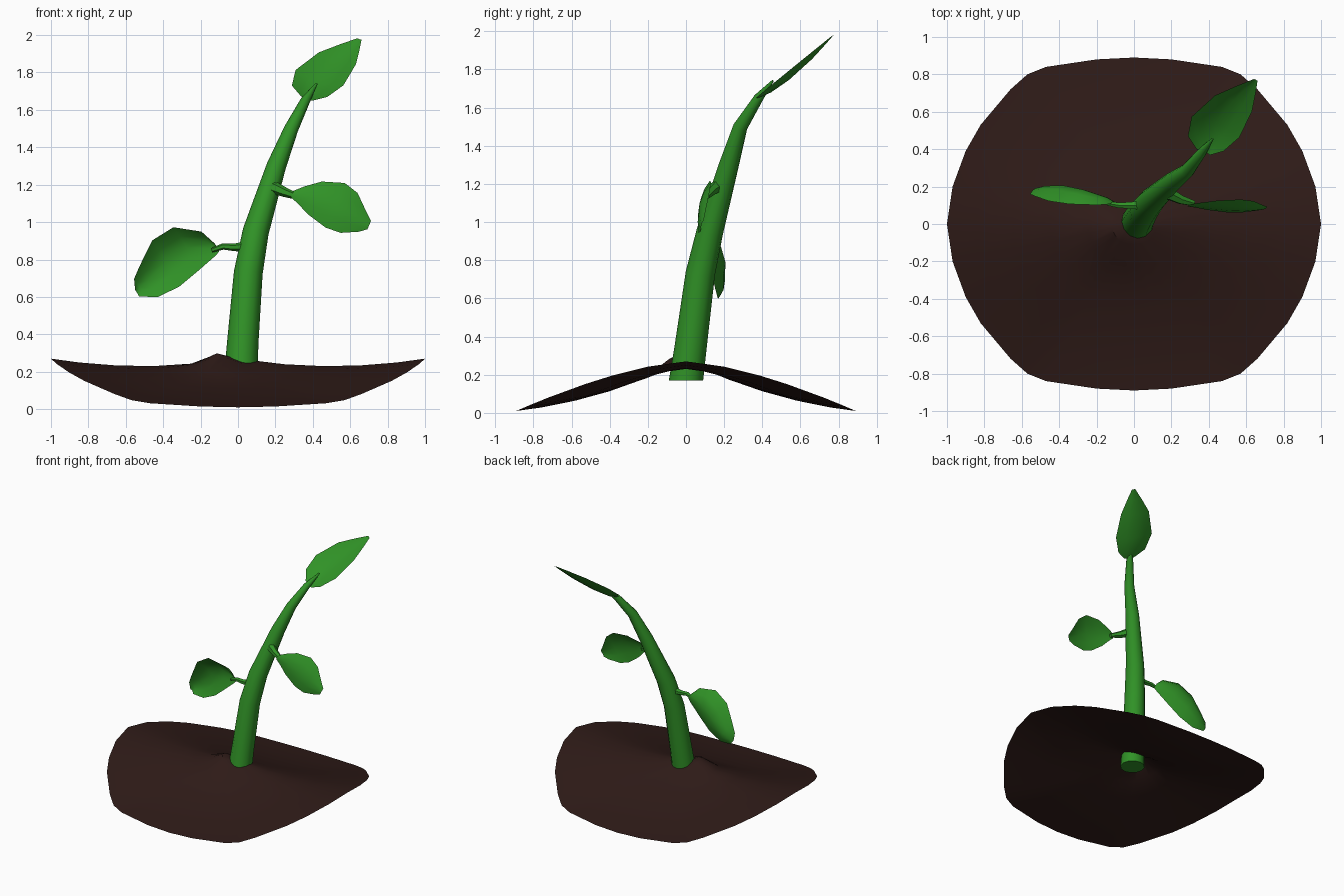
import bpy, bmesh, math
from mathutils import Vector

if "Cube" in bpy.data.objects:
    bpy.data.objects.remove(bpy.data.objects["Cube"])


def material(name, rgb):
    m = bpy.data.materials.new(name)
    m.diffuse_color = (*rgb, 1)
    m.use_nodes = True
    m.node_tree.nodes["Principled BSDF"].inputs["Base Color"].default_value = m.diffuse_color
    return m


GREEN = material("leaf_green", (0.03, 0.29, 0.02))
BROWN = material("soil_brown", (0.028, 0.011, 0.009))


def finish(name, bm, mat, angle=40):
    me = bpy.data.meshes.new(name)
    bm.to_mesh(me)
    bm.free()
    ob = bpy.data.objects.new(name, me)
    bpy.context.collection.objects.link(ob)
    me.materials.append(mat)
    bpy.ops.object.select_all(action='DESELECT')
    ob.select_set(True)
    bpy.context.view_layer.objects.active = ob
    bpy.ops.object.shade_smooth_by_angle(angle=math.radians(angle))
    return ob


def tube(name, path, sides, flat_base=False):
    """Tapered tube along (x, y, z, radius) points."""
    bm = bmesh.new()
    pts = [Vector(p[:3]) for p in path]
    rings = []
    for i, p in enumerate(pts):
        d = (pts[min(i + 1, len(pts) - 1)] - pts[max(i - 1, 0)]).normalized()
        if flat_base and i == 0:
            d = Vector((0, 0, 1))
        a = d.cross(Vector((0, 1, 0))).normalized()
        b = d.cross(a)
        r = path[i][3]
        rings.append([bm.verts.new(p + r * (a * math.cos(t) + b * math.sin(t)))
                      for t in (2 * math.pi * k / sides for k in range(sides))])
    for r0, r1 in zip(rings, rings[1:]):
        for k in range(sides):
            n = (k + 1) % sides
            bm.faces.new((r0[k], r0[n], r1[n], r1[k]))
    bm.faces.new(rings[0][::-1])
    bm.faces.new(rings[-1])
    bmesh.ops.recalc_face_normals(bm, faces=bm.faces[:])
    return finish(name, bm, GREEN)


def leaf(name, base, tip, across, stations, facing, cup):
    """Cupped blade; stations are (fraction, width one side, width other side)."""
    bm = bmesh.new()
    base, tip = Vector(base), Vector(tip)
    axis = tip - base
    across = Vector(across)
    across = (across - across.project(axis)).normalized()
    n = axis.cross(across).normalized()
    if n.dot(Vector(facing)) < 0:
        n = -n
    widest = max(u + d for _, u, d in stations)
    rows = []
    for t, up, down in stations:
        row = []
        for k in range(5):
            s = k / 4
            depth = cup * (1 - (2 * s - 1) ** 2) * (up + down) / widest
            row.append(bm.verts.new(base + axis * t
                                    + across * (up * s - down * (1 - s)) - n * depth))
        rows.append(row)
    for r0, r1 in zip(rows, rows[1:]):
        for k in range(4):
            f = bm.faces.new((r0[k], r0[k + 1], r1[k + 1], r1[k]))
            f.normal_update()
            if f.normal.dot(n) < 0:
                f.normal_flip()
    return finish(name, bm, GREEN)


# Soil: saddle-bent disc, draped down at front and back, low mound by the stem
quarter = [(1, 0.0), (.97, .2), (.9, .39), (.82, .53), (.66, .72),
           (.57, .8), (.47, .84), (.2, .88), (0, .89)]
outline = quarter + [(-x, y) for x, y in quarter[-2::-1]]
outline += [(x, -y) for x, y in outline[-2:0:-1]]
bm = bmesh.new()
centre = bm.verts.new((0, 0, .27))
rings = []
for f in (.12, .25, .45, .65, .85, 1):
    ring = []
    for x, y in outline:
        edge = .27 - .26 * (abs(y) / .89) ** 1.5
        z = .27 * (1 - f) + edge * f - .16 * f * (1 - f)
        z += .06 * math.exp(-((x * f + .07) ** 2 + (y * f + .05) ** 2) / .012)
        ring.append(bm.verts.new((x * f, y * f, z)))
    rings.append(ring)
count = len(outline)
for k in range(count):
    j = (k + 1) % count
    bm.faces.new((centre, rings[0][k], rings[0][j]))
    for r0, r1 in zip(rings, rings[1:]):
        bm.faces.new((r0[k], r1[k], r1[j], r0[j]))
finish("soil", bm, BROWN)

# Stem and leaf stalks
tube("stem", [(.015, 0, .17, .09), (.025, .025, .35, .084), (.055, .075, .73, .077),
              (.095, .125, .95, .07), (.205, .225, 1.3, .052), (.285, .285, 1.5, .038),
              (.36, .38, 1.65, .026), (.42, .455, 1.74, .006)], 12, True)
tube("left_stalk", [(.05, .1, .87, .03), (-.02, .1, .865, .02),
                    (-.08, .1, .87, .017), (-.14, .11, .85, .012)], 6)
tube("right_stalk", [(.19, .16, 1.185, .034), (.25, .13, 1.16, .026),
                     (.32, .11, 1.135, .016)], 6)

# Leaves
leaf("left_leaf", (-.11, .11, .86), (-.54, .17, .62), (-.5, -.1, .86),
     [(0, .03, .02), (.06, .12, .03), (.3, .214, .055), (.57, .208, .08),
      (.83, .12, .072), (.95, .075, .035), (1, .02, .02)], (0, -1, 0), .07)
leaf("right_leaf", (.29, .10, 1.15), (.7, .085, .98), (.38, .24, .92),
     [(0, .02, .02), (.1, .065, .035), (.27, .126, .07), (.53, .167, .1),
      (.72, .143, .095), (.92, .06, .05), (1, .03, .02)], (0, -1, 0), -.03)
leaf("top_leaf", (.38, .38, 1.66), (.65, .77, 1.98), (-.85, .4, .3),
     [(0, .05, .03), (.1, .135, .08), (.32, .18, .11), (.65, .14, .085),
      (.85, .07, .045), (1, .012, .012)], (0, -1, 1), .035)
